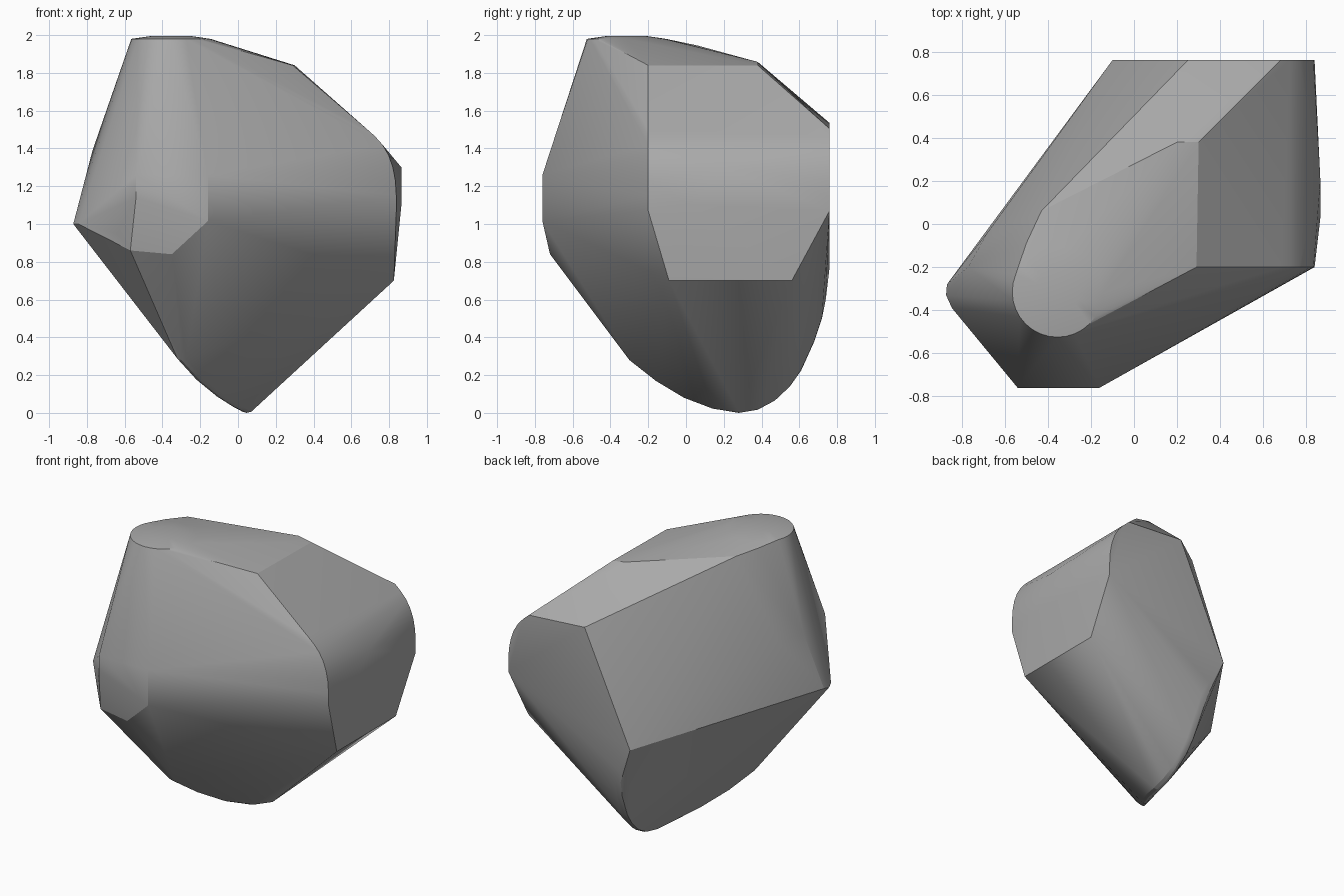
import bpy
import bmesh
from math import cos, sin, pi, radians

cube = bpy.data.objects.get("Cube")
if cube:
    bpy.data.objects.remove(cube)

points = []


def sweep(profile, depths):
    """Repeat an x-z profile at several y positions."""
    for y in depths:
        points.extend((x, y, z) for x, z in profile)


# Rounded crown with a shallow dome
for i in range(32):
    a = 2 * pi * i / 32
    for r, z in ((0.21, 1.98), (0.1, 1.996)):
        points.append((-0.355 + r * cos(a), -0.315 + r * sin(a), z))
points += [(-0.5, -0.09, 1.965), (-0.43, 0.06, 1.945)]

# Upper ridge and sloping shoulder
points += [(0.29, -0.2, 1.84), (0.3, 0.38, 1.84), (0.2, 0.38, 1.858),
           (0.25, 0.76, 1.535)]

# Rounded side from front to back, with its slight bulge and lower edge
side = [(0.68, 1.505), (0.725, 1.465), (0.765, 1.42), (0.797, 1.365),
        (0.82, 1.3), (0.833, 1.23), (0.838, 1.15), (0.838, 1.07)]
sweep(side, (-0.2, 0.76))
points += [(0.865, 0.2, 1.3), (0.865, 0.03, 1.1),
           (0.825, -0.09, 0.7), (0.825, 0.56, 0.7)]

# Front facet and chin
sweep([(-0.54, 1.26), (-0.54, 1.14), (-0.16, 1.26), (-0.16, 1.015)], (-0.76,))
points += [(-0.57, -0.7, 0.86), (-0.35, -0.72, 0.84), (-0.64, -0.635, 0.95)]

# Blunt side tip and the facets above it
points += [(-0.868, -0.28, 1.01), (-0.872, -0.33, 1.0), (-0.845, -0.39, 1.0),
           (-0.77, -0.2, 1.39), (-0.71, -0.4, 1.33), (-0.68, -0.04, 1.38)]

# Back corner
points += [(-0.1, 0.76, 0.77), (0.0, 0.74, 0.6)]

# Curved keel
keel = [(-0.3, -0.3, 0.28), (-0.2, -0.16, 0.17), (-0.09, -0.01, 0.08),
        (0.0, 0.14, 0.023), (0.045, 0.28, 0.0), (0.055, 0.38, 0.017),
        (0.055, 0.47, 0.065), (0.05, 0.55, 0.14), (0.045, 0.61, 0.225),
        (0.035, 0.68, 0.38), (0.02, 0.72, 0.5)]
for x, y, z in keel:
    points += [(x - 0.02, y, z + 0.006), (x, y, z), (x + 0.025, y, z + 0.006)]

# Wrap all the profiles in one convex stone
bm = bmesh.new()
for p in points:
    bm.verts.new(p)
hull = bmesh.ops.convex_hull(bm, input=bm.verts[:])
spare = set(hull["geom_interior"]) | set(hull["geom_unused"])
bmesh.ops.delete(bm, geom=[g for g in spare if isinstance(g, bmesh.types.BMVert)],
                 context='VERTS')
bmesh.ops.dissolve_limit(bm, angle_limit=radians(0.5), verts=bm.verts[:],
                         edges=bm.edges[:])
bmesh.ops.recalc_face_normals(bm, faces=bm.faces[:])
mesh = bpy.data.meshes.new("stone")
bm.to_mesh(mesh)
bm.free()
stone = bpy.data.objects.new("stone", mesh)
bpy.context.collection.objects.link(stone)

# Plain grey material
grey = bpy.data.materials.new("stone_grey")
grey.use_nodes = True
colour = (0.4, 0.4, 0.4, 1)
grey.diffuse_color = colour
grey.node_tree.nodes["Principled BSDF"].inputs["Base Color"].default_value = colour
mesh.materials.append(grey)

# Soft facets with crisp main edges
bpy.ops.object.select_all(action='DESELECT')
stone.select_set(True)
bpy.context.view_layer.objects.active = stone
bpy.ops.object.shade_smooth_by_angle(angle=radians(20))
